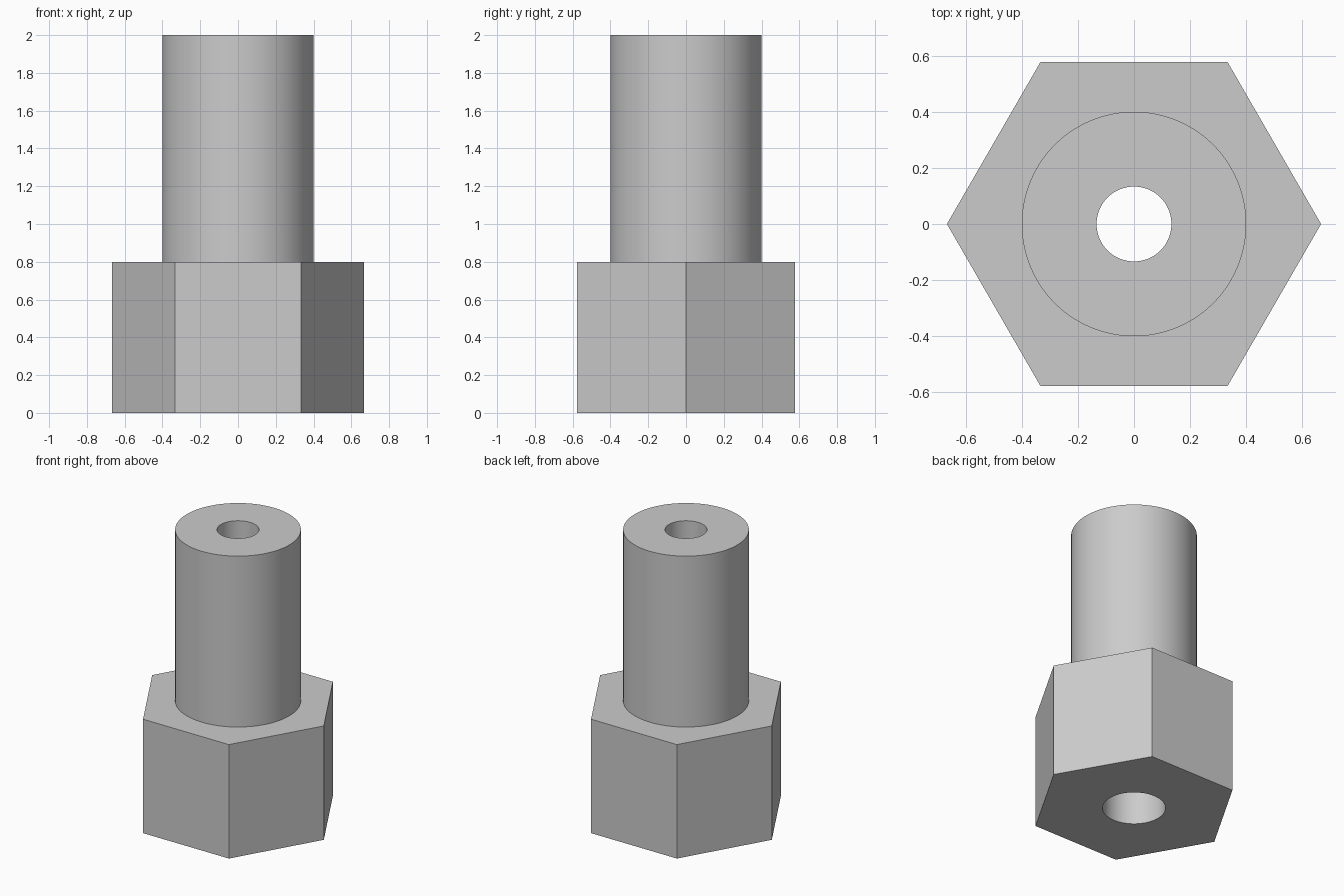
import bpy
import math

default_cube = bpy.data.objects.get("Cube")
if default_cube:
    bpy.data.objects.remove(default_cube, do_unlink=True)

HEX_HEIGHT, TOTAL_HEIGHT = 0.8, 2.0
ROUND_SIDES = 96

grey = bpy.data.materials.new("grey metal")
grey.use_nodes = True
colour = (0.6, 0.6, 0.6, 1)
grey.diffuse_color = colour
grey.node_tree.nodes["Principled BSDF"].inputs["Base Color"].default_value = colour


def cylinder(name, radius, bottom, top, sides=ROUND_SIDES, turn=0.0):
    bpy.ops.mesh.primitive_cylinder_add(
        vertices=sides, radius=radius, depth=top - bottom,
        location=(0, 0, (bottom + top) / 2), rotation=(0, 0, turn))
    obj = bpy.context.object
    obj.name = name
    obj.data.materials.append(grey)
    return obj


def combine(target, tool, operation):
    mod = target.modifiers.new(tool.name, 'BOOLEAN')
    mod.operation = operation
    mod.solver = 'EXACT'
    mod.object = tool
    bpy.ops.object.select_all(action='DESELECT')
    target.select_set(True)
    bpy.context.view_layer.objects.active = target
    bpy.ops.object.modifier_apply(modifier=mod.name)
    bpy.data.objects.remove(tool, do_unlink=True)


# Hexagonal base with corners on the x axis
body = cylinder("hex_spacer", 2 / 3, 0, HEX_HEIGHT, 6, math.radians(30))

# Round shaft, rooted inside the base
combine(body, cylinder("shaft", 0.4, HEX_HEIGHT / 2, TOTAL_HEIGHT), 'UNION')

# Narrow through bore, widened inside the base
combine(body, cylinder("narrow_bore", 2 / 15, -0.2, TOTAL_HEIGHT + 0.2), 'DIFFERENCE')
combine(body, cylinder("wide_bore", 0.2, -0.2, HEX_HEIGHT), 'DIFFERENCE')

bpy.ops.object.select_all(action='DESELECT')
body.select_set(True)
bpy.context.view_layer.objects.active = body
bpy.ops.object.shade_smooth_by_angle(angle=math.radians(30))
